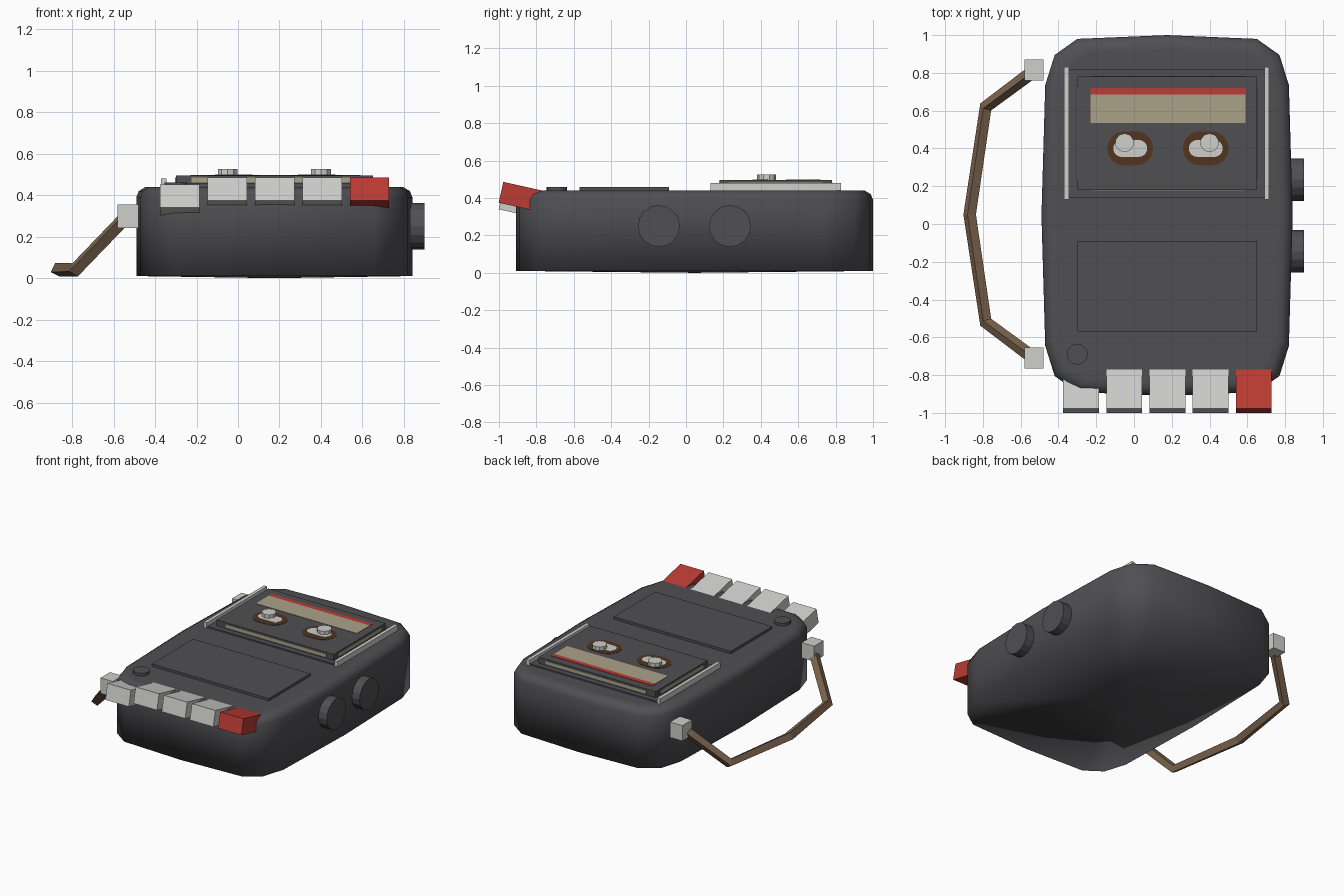
import bpy, bmesh, math
from mathutils import Matrix, Vector

if "Cube" in bpy.data.objects:
    bpy.data.objects.remove(bpy.data.objects["Cube"])


def material(name, r, g, b):
    m = bpy.data.materials.new(name)
    m.use_nodes = True
    m.diffuse_color = (r, g, b, 1)
    node = next(n for n in m.node_tree.nodes if n.type == "BSDF_PRINCIPLED")
    node.inputs["Base Color"].default_value = (r, g, b, 1)
    return m


CHARCOAL = material("charcoal", 0.08, 0.078, 0.086)
WHITE = material("off_white", 0.62, 0.62, 0.6)
RED = material("red", 0.5, 0.045, 0.035)
BEIGE = material("beige", 0.4, 0.36, 0.25)
BROWN = material("dark_brown", 0.085, 0.035, 0.013)
LEATHER = material("leather", 0.21, 0.135, 0.08)


def finish(name, bm, mat):
    bmesh.ops.recalc_face_normals(bm, faces=bm.faces)
    mesh = bpy.data.meshes.new(name)
    bm.to_mesh(mesh)
    bm.free()
    mesh.materials.append(mat)
    ob = bpy.data.objects.new(name, mesh)
    bpy.context.collection.objects.link(ob)
    return ob


def box(name, mat, x, y, z, tilt=0):
    """Box from (min, max) ranges, optionally tilted about x."""
    bm = bmesh.new()
    size = [r[1] - r[0] for r in (x, y, z)]
    mid = Vector([(r[0] + r[1]) / 2 for r in (x, y, z)])
    mat4 = Matrix.Translation(mid) @ Matrix.Rotation(tilt, 4, "X") @ Matrix.Diagonal((*size, 1))
    bmesh.ops.create_cube(bm, size=1, matrix=mat4)
    return finish(name, bm, mat)


def cylinder(name, mat, centre, radius, depth, sides, turn=None):
    bm = bmesh.new()
    m = Matrix.Translation(centre) @ (turn or Matrix())
    bmesh.ops.create_cone(bm, cap_ends=True, segments=sides, radius1=radius,
                          radius2=radius, depth=depth, matrix=m)
    return finish(name, bm, mat)


def pill(name, mat, centre, half_len, half_wid, z0, z1):
    """Flat plate with semicircular ends along x."""
    bm = bmesh.new()
    ring = []
    for side in (1, -1):
        for i in range(9):
            a = math.pi * (i / 8 - 0.5)
            ring.append(bm.verts.new((
                centre[0] + side * (half_len - half_wid + half_wid * math.cos(a)),
                centre[1] + side * half_wid * math.sin(a), z0)))
    face = bm.faces.new(ring)
    up = bmesh.ops.extrude_face_region(bm, geom=[face])["geom"]
    bmesh.ops.translate(bm, vec=(0, 0, z1 - z0),
                        verts=[v for v in up if isinstance(v, bmesh.types.BMVert)])
    return finish(name, bm, mat)


# Body: rounded outline lofted up with a soft top edge
CX, CY, TOP = 0.175, 0.045, 0.44
quarter = [(0.665, 0), (0.645, 0.69), (0.595, 0.85), (0.475, 0.935), (0, 0.955)]
half = quarter + [(-x, y) for x, y in quarter[-2::-1]]
outline = half + [(-x, -y) for x, y in half[1:-1]]
bm = bmesh.new()
rings = []
for inset, z in [(0, 0.01), (0, 0.39), (0.012, 0.42), (0.045, TOP), (0.08, TOP)]:
    sx, sy = 1 - inset / 0.665, 1 - inset / 0.955
    rings.append([bm.verts.new((CX + x * sx, CY + y * sy, z)) for x, y in outline])
n = len(outline)
for low, high in zip(rings, rings[1:]):
    for i in range(n):
        j = (i + 1) % n
        bm.faces.new((low[i], low[j], high[j], high[i]))
bm.faces.new(rings[-1])
pole = bm.verts.new((CX, CY, 0))
for i in range(n):
    bm.faces.new((rings[0][(i + 1) % n], rings[0][i], pole))
body = finish("body", bm, CHARCOAL)
for p in body.data.polygons:
    p.use_smooth = True

# Piano keys: the first one is pressed, the last one is red
for i in range(5):
    x = -0.375 + i * 0.2285
    z = 0.37 if i == 0 else 0.405
    box(f"key_{i + 1}", RED if i == 4 else WHITE, (x, x + 0.19),
        (-0.992, -0.758), (z - 0.057, z + 0.057), tilt=math.radians(-12.5))

# Lower panel and small button
box("lower_panel", CHARCOAL, (-0.3, 0.65), (-0.57, -0.09), (0.43, 0.458))
cylinder("small_button", CHARCOAL, (-0.3, -0.69, 0.445), 0.055, 0.03, 20)

# Cassette bay with side rails
box("bay_plate", CHARCOAL, (-0.35, 0.695), (0.14, 0.82), (0.43, 0.45))
for name, x in (("right_rail", -0.37), ("left_rail", 0.69)):
    box(name, WHITE, (x, x + 0.025), (0.13, 0.83), (0.43, 0.48))

# Cassette with a pale band around its edge
T = 0.495
box("cassette", CHARCOAL, (-0.3, 0.65), (0.18, 0.78), (0.44, T))
box("cassette_band_long", BEIGE, (-0.225, 0.59), (0.176, 0.784), (0.46, 0.484))
box("cassette_band_short", BEIGE, (-0.304, 0.654), (0.23, 0.73), (0.46, 0.484))
box("label", BEIGE, (-0.23, 0.59), (0.535, 0.685), (T - 0.004, T + 0.003))
box("label_stripe", RED, (-0.23, 0.59), (0.685, 0.72), (T - 0.004, T + 0.003))
for side, x, hub in (("right", -0.02, -0.05), ("left", 0.38, 0.4)):
    pill(f"{side}_reel_window", BROWN, (x, 0.4), 0.122, 0.09, T - 0.004, T + 0.002)
    pill(f"{side}_reel", WHITE, (x, 0.4), 0.09, 0.045, T - 0.004, T + 0.005)
    cylinder(f"{side}_spindle", WHITE, (hub, 0.43, 0.507), 0.05, 0.036, 10)

# Side dials
for i, y in enumerate((-0.145, 0.235)):
    cylinder(f"dial_{i + 1}", CHARCOAL, (0.85, y, 0.25), 0.112, 0.1, 16,
             Matrix.Rotation(math.pi / 2, 4, "Y"))

# Carry strap hanging from two mounts
for name, y in (("front_mount", -0.71), ("back_mount", 0.815)):
    box(name, WHITE, (-0.58, -0.48), (y - 0.055, y + 0.055), (0.242, 0.355))
path = [(-0.53, 0.81, 0.305), (-0.785, 0.62, 0.04), (-0.87, 0.05, 0.04),
        (-0.785, -0.52, 0.04), (-0.53, -0.71, 0.305)]
curve = bpy.data.curves.new("strap", "CURVE")
curve.dimensions = "3D"
curve.bevel_depth = 0.035
curve.bevel_resolution = 0
curve.use_fill_caps = True
spline = curve.splines.new("POLY")
spline.points.add(len(path) - 1)
for point, co in zip(spline.points, path):
    point.co = (*co, 1)
spline.use_smooth = False
curve.materials.append(LEATHER)
strap = bpy.data.objects.new("strap", curve)
bpy.context.collection.objects.link(strap)
